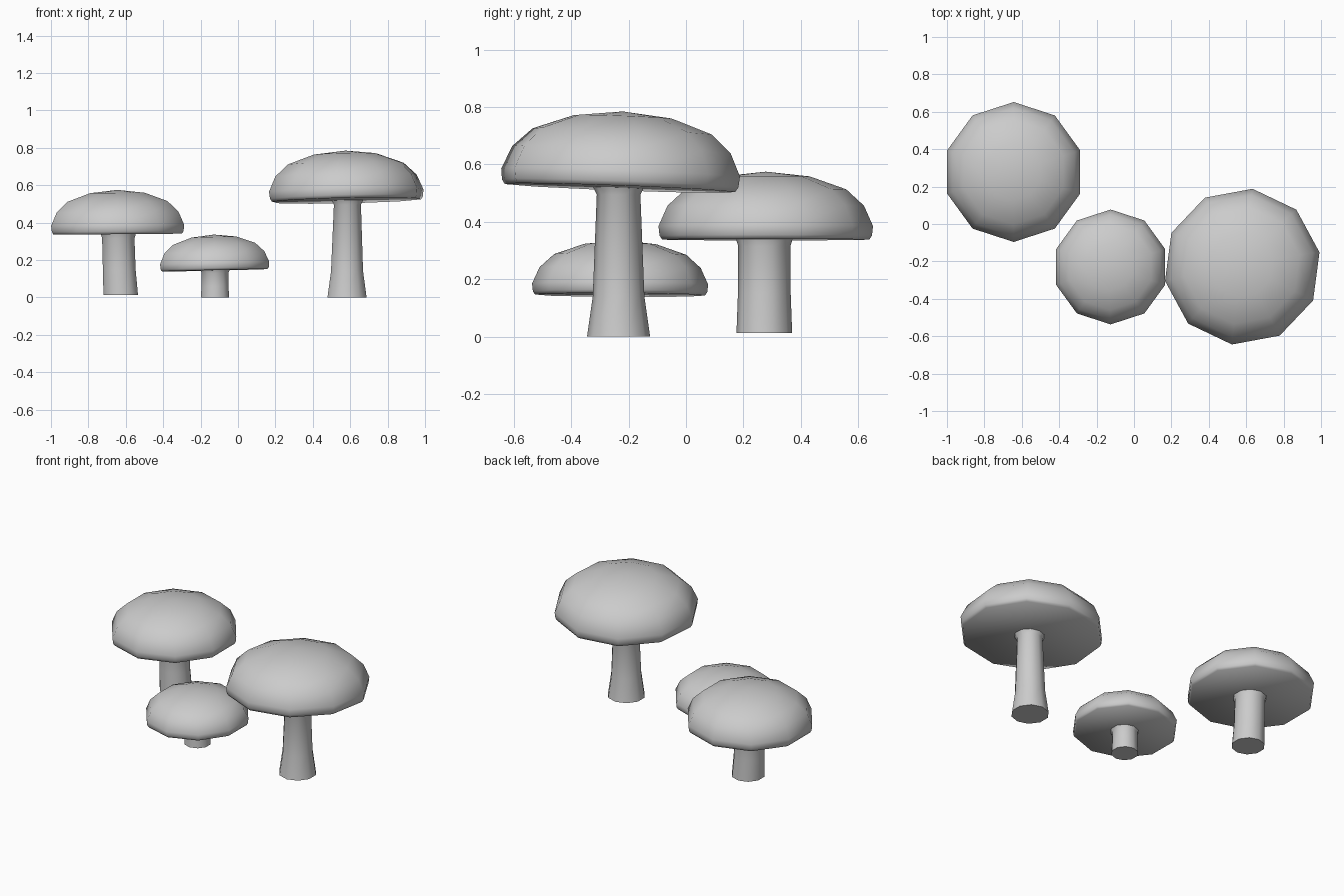
import bpy
import bmesh
from math import cos, sin, pi, radians

if "Cube" in bpy.data.objects:
    bpy.data.objects.remove(bpy.data.objects["Cube"])

SIDES = 10


def lathe(name, rings, location, turn=90, tilt=(0, 0)):
    """Ten-sided turned form; each ring is (radius, z, x shift)."""
    bm = bmesh.new()
    loops = []
    for r, z, dx in rings:
        if r == 0:
            loops.append([bm.verts.new((dx, 0, z))])
        else:
            angles = [radians(turn) + 2 * pi * i / SIDES for i in range(SIDES)]
            loops.append([bm.verts.new((dx + r * cos(a), r * sin(a), z)) for a in angles])
    for lo, hi in zip(loops, loops[1:]):
        for i in range(SIDES):
            j = (i + 1) % SIDES
            if len(hi) == 1:
                bm.faces.new((lo[i], lo[j], hi[0]))
            else:
                bm.faces.new((lo[i], lo[j], hi[j], hi[i]))
    bm.faces.new(loops[0][::-1])
    if len(loops[-1]) > 1:
        bm.faces.new(loops[-1])
    bmesh.ops.recalc_face_normals(bm, faces=bm.faces)
    mesh = bpy.data.meshes.new(name)
    bm.to_mesh(mesh)
    bm.free()
    ob = bpy.data.objects.new(name, mesh)
    bpy.context.collection.objects.link(ob)
    ob.location = location
    ob.rotation_euler = (tilt[0], tilt[1], 0)
    bpy.ops.object.select_all(action='DESELECT')
    ob.select_set(True)
    bpy.context.view_layer.objects.active = ob
    bpy.ops.object.shade_smooth_by_angle(angle=radians(60))


# Cap outline as fractions of radius and height
CAP = [(0.965, 0), (0.99, 0.06), (1, 0.2), (0.915, 0.5), (0.75, 0.74), (0.41, 0.93), (0, 1)]


def cap(name, location, radius, height, turn=90, tilt=(0, 0)):
    lathe(name, [(r * radius, z * height, 0) for r, z in CAP], location, turn, tilt)


# Large mushroom
cap("large_cap", (0.58, -0.23, 0.518), 0.42, 0.267, 82.5, (-0.037, -0.022))
lathe("large_stem", [(0.11, 0, 0), (0.09, 0.14, 0), (0.076, 0.495, 0.002), (0.093, 0.528, 0.002)],
      (0.583, -0.235, 0))

# Medium mushroom
cap("medium_cap", (-0.643, 0.278, 0.338), 0.374, 0.237, tilt=(0, -0.008))
lathe("medium_stem", [(0.097, 0.013, 0), (0.092, 0.15, -0.008), (0.091, 0.315, -0.013),
                      (0.1, 0.345, -0.013)], (-0.627, 0.273, 0))

# Small mushroom
cap("small_cap", (-0.124, -0.23, 0.145), 0.307, 0.191, tilt=(-0.006, -0.024))
lathe("small_stem", [(0.079, 0, 0), (0.076, 0.06, 0), (0.075, 0.13, 0), (0.084, 0.15, 0)],
      (-0.123, -0.23, 0))
